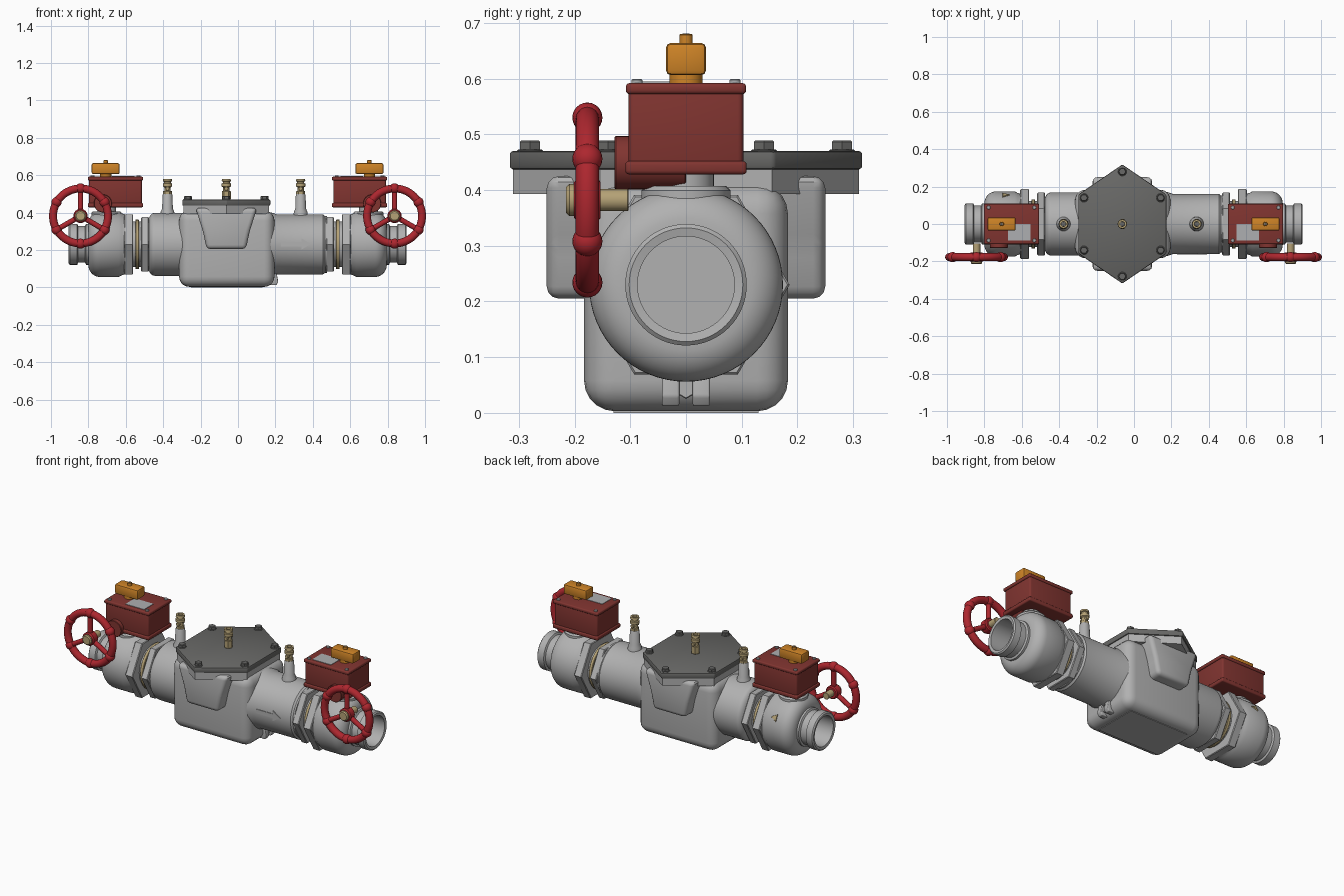
import bpy, bmesh, math
from mathutils import Matrix, Vector

cube = bpy.data.objects.get("Cube")
if cube:
    bpy.data.objects.remove(cube, do_unlink=True)


def material(name, r, g, b):
    m = bpy.data.materials.new(name)
    m.use_nodes = True
    m.diffuse_color = (r, g, b, 1)
    m.node_tree.nodes["Principled BSDF"].inputs["Base Color"].default_value = (r, g, b, 1)
    return m


GREY = material("cast_grey", .44, .44, .44)
DARK = material("dark_grey", .14, .14, .135)
BOXRED = material("housing_red", .22, .035, .03)
RED = material("wheel_red", .42, .02, .028)
ORANGE = material("indicator_orange", .62, .23, .02)
BRASS = material("brass", .46, .36, .18)
STEEL = material("label_steel", .42, .43, .44)

CX = -.0025       # mirror plane of the two end valves
AXIS_Z = .23      # pipe height
LID_X = -.0625    # centre of the lid


def finish(name, bm, mat, angle=35):
    bmesh.ops.remove_doubles(bm, verts=bm.verts, dist=1e-5)
    bmesh.ops.recalc_face_normals(bm, faces=bm.faces)
    me = bpy.data.meshes.new(name)
    bm.to_mesh(me)
    bm.free()
    me.shade_smooth()
    me.set_sharp_from_angle(angle=math.radians(angle))
    me.materials.append(mat)
    ob = bpy.data.objects.new(name, me)
    bpy.context.collection.objects.link(ob)
    return ob


def lathe(name, profile, mat, loc=(0, 0, 0), axis=(0, 0, 1), seg=48, phase=0):
    """Spin (along, radius) points about an axis through loc."""
    bm = bmesh.new()
    rot = Vector((0, 0, 1)).rotation_difference(Vector(axis)).to_matrix()
    rings = []
    for h, r in profile:
        ring = []
        for i in range(seg):
            a = math.tau * i / seg + phase
            p = Vector((r * math.cos(a), r * math.sin(a), h))
            ring.append(bm.verts.new(rot @ p + Vector(loc)))
        rings.append(ring)
    for a, b in zip(rings, rings[1:]):
        for i in range(seg):
            j = (i + 1) % seg
            bm.faces.new((a[i], a[j], b[j], b[i]))
    return finish(name, bm, mat)


def rod(name, h0, h1, r, mat, loc=(0, 0, 0), axis=(0, 0, 1), seg=32, c=.002, phase=0):
    prof = [(h0, 0), (h0, r - c), (h0 + c, r), (h1 - c, r), (h1, r - c), (h1, 0)]
    return lathe(name, prof, mat, loc, axis, seg, phase)


def prism(name, pts, d0, d1, mat, bevel=0, plane="xy", segs=3):
    """Extrude an outline; plane xy extrudes in z, xz extrudes in y."""
    put = (lambda a, b, d: (a, b, d)) if plane == "xy" else (lambda a, b, d: (a, d, b))
    bm = bmesh.new()
    lo, hi = [[bm.verts.new(put(a, b, d)) for a, b in pts] for d in (d0, d1)]
    bm.faces.new(lo)
    bm.faces.new(hi)
    for i in range(len(pts)):
        j = (i + 1) % len(pts)
        bm.faces.new((lo[i], lo[j], hi[j], hi[i]))
    bmesh.ops.recalc_face_normals(bm, faces=bm.faces)
    if bevel:
        bmesh.ops.bevel(bm, geom=bm.edges[:], offset=bevel, segments=segs,
                        profile=.5, affect="EDGES", clamp_overlap=True)
    return finish(name, bm, mat)


def box(name, x, y, z, mat, bevel=0, segs=3):
    pts = [(x[0], y[0]), (x[1], y[0]), (x[1], y[1]), (x[0], y[1])]
    return prism(name, pts, z[0], z[1], mat, bevel, segs=segs)


def arc(h, r, dh, dr, n=8):
    """Quarter ellipse from (h + dh, r) to (h, r + dr)."""
    return [(h + dh * math.cos(t), r + dr * math.sin(t))
            for t in (i * math.pi / 2 / n for i in range(n + 1))]


# Central body with pocket and sole
box("main_body", (-.315, .195), (-.183, .183), (.003, .412), GREY, .055, 5)
box("body_sole", (-.25, .13), (-.13, .13), (0, .006), GREY)
prism("body_pocket", [(LID_X - .105, .205), (LID_X + .105, .205), (LID_X + .125, .3),
                      (LID_X + .165, .425), (LID_X - .165, .425), (LID_X - .125, .3)],
      -.25, .25, GREY, .022, "xz")

# Barrels on either side
lathe("left_barrel", [(0, 0), (0, .168)] + arc(.25, .118, .035, .05)[::-1] + [(.285, 0)],
      GREY, (-.195, 0, AXIS_Z), (-1, 0, 0), 64)
lathe("right_barrel", [(0, 0), (0, .172), (.08, .17), (.11, .16), (.355, .16), (.365, .152),
                       (.375, .152), (.375, 0)], GREY, (.1, 0, AXIS_Z), (1, 0, 0), 64)

# Lid, flange and bolts
def lid_outline(k):
    return [(LID_X + k * x, k * y) for x, y in
            ((0, .318), (-.235, .158), (-.235, -.158), (0, -.318), (.235, -.158), (.235, .158))]


prism("lid_flange", lid_outline(.975), .393, .438, GREY)
prism("lid", lid_outline(1), .437, .47, DARK, .006, segs=2)
for x, y in ((0, .28), (0, -.28), (.205, .14), (.205, -.14), (-.205, .14), (-.205, -.14)):
    rod("lid_bolt_washer", .468, .473, .023, DARK, (LID_X + x, y, 0))
    rod("lid_bolt", .47, .489, .021, DARK, (LID_X + x, y, 0), seg=6, c=.003)

# Test cocks
for x, base in ((-.377, .36), (LID_X, .465), (.335, .36)):
    if base < .4:
        lathe("cock_neck", [(base, 0), (base, .042), (.405, .036), (.42, .029), (.495, .026),
                            (.5, .023), (.5, 0)], GREY, (x, 0, 0), seg=32)
    rod("cock_base", min(base + .005, .495), .515, .024, BRASS, (x, 0, 0), seg=6)
    lathe("cock_stem", [(.51, 0), (.51, .017), (.535, .017), (.54, .025), (.555, .025),
                        (.558, .019), (.565, .019), (.568, .025), (.58, .023), (.58, .013),
                        (.56, .013), (.56, 0)], BRASS, (x, 0, 0), seg=32)
    rod("cock_screw", -.027, .027, .011, BRASS, (x, 0, .528), (0, 1, 0), 16)
    rod("cock_bore", .56, .5635, .0125, DARK, (x, 0, 0), seg=24, c=.0005)

# Flow arrow and ribbed drain foot
prism("flow_arrow", [(.23, .22), (.34, .22), (.34, .202), (.39, .232), (.34, .262),
                     (.34, .244), (.23, .244)], -.1625, -.157, GREY, plane="xz")
for s in (1, -1):
    prism("drain_rib", [(.15, .012), (.205, .012), (.215, .03), (.205, .085), (.15, .085)],
          s * .012, s * .043, GREY, .004, "xz")
rod("drain_plug", 0, .06, .02, GREY, (.14, 0, .045), (1, 0, 0), 6)

# End valves, mirrored
for s, side in ((1, "left"), (-1, "right")):
    along = (s, 0, 0)
    centre = (CX, 0, AXIS_Z)

    def at(u, y, z):
        return (CX + s * u, y, z)

    def sbox(name, u, y, z, mat, bevel=0, segs=3):
        return box(side + name, sorted(CX + s * v for v in u), y, z, mat, bevel, segs)

    # Ball valve with grooved, hollow pipe end
    shell = [(.72, 0), (.72, .087), (.9, .087), (.903, .102), (.897, .109), (.857, .109),
             (.852, .098), (.815, .098), (.81, .109)]
    shell += arc(.735, .109, .063, .065, 10) + [(.635, .174), (.618, .165), (.6, .16), (.6, 0)]
    lathe(side + "_valve_body", shell, GREY, centre, along, 64)
    quarter = math.pi / 2
    rod(side + "_inner_hex", .474, .515, .168, GREY, centre, along, 6, .004, quarter)
    rod(side + "_outer_hex", .558, .606, .186, GREY, centre, along, 6, .004, quarter)
    rod(side + "_union_pipe", .5, .57, .122, GREY, centre, along, 48)
    rod(side + "_union_ring", .527, .546, .132, BRASS, centre, along, 48)
    rod(side + "_valve_pad", .36, .407, .08, GREY, at(.7, 0, 0), c=.008)
    rod(side + "_valve_neck", .38, .44, .05, GREY, at(.7, 0, 0))

    # Gear housing
    sbox("_housing_foot", (.505, .8), (-.109, .109), (.428, .452), BOXRED, .007)
    sbox("_housing", (.512, .793), (-.103, .103), (.44, .585), BOXRED, .01)
    sbox("_housing_cover", (.505, .8), (-.108, .108), (.572, .592), BOXRED, .007)
    rod(side + "_housing_boss", -.1, .028, .048, BOXRED, at(.72, -.1, .449), (0, -1, 0))
    sbox("_label", (.55, .672), (-.088, 0), (.591, .5945), STEEL)
    for u in (.53, .775):
        for y in (.088, -.088):
            rod(side + "_cover_screw", .588, .599, .01, STEEL, at(u, y, 0), seg=16)

    # Position indicator
    rod(side + "_indicator_base", .59, .612, .03, ORANGE, at(.705, 0, 0))
    sbox("_indicator", (.63, .78), (-.036, .036), (.606, .664), ORANGE, .009, 2)
    rod(side + "_indicator_knob", .66, .68, .012, ORANGE, at(.705, 0, 0), seg=16)
    rod(side + "_indicator_pin", .679, .6805, .007, DARK, at(.705, 0, 0), seg=12, c=.0004)

    # Hand wheel
    hub = Vector(at(.8395, -.177, .382))
    tube = [(.021 * math.sin(t), .147 + .021 * math.cos(t))
            for t in (math.tau * i / 16 for i in range(17))]
    lathe(side + "_wheel_rim", tube, RED, hub, (0, 1, 0), 64)
    for i in range(6):
        a = math.pi / 6 + i * math.pi / 3
        out = Vector((math.cos(a), 0, math.sin(a)))
        bm = bmesh.new()
        bmesh.ops.create_uvsphere(bm, u_segments=20, v_segments=12, radius=.027,
                                  matrix=Matrix.Translation(hub + out * .148))
        finish(side + "_wheel_grip", bm, RED)
        if i % 2:
            rod(side + "_wheel_spoke", .01, .145, .014, RED, hub, out, 16)
    rod(side + "_wheel_hub", -.024, .024, .038, RED, hub, (0, 1, 0), c=.006)
    rod(side + "_shaft_cap", -.038, .0, .029, BRASS, hub, (0, 1, 0), c=.006)
    rod(side + "_shaft", 0, .074, .02, BRASS, hub, (0, 1, 0))

# Small brass marker on the back of one valve
mark = rod("marker_plate", .168, .179, .024, BRASS, (-.69, 0, AXIS_Z), (0, .88, .47), 3)
